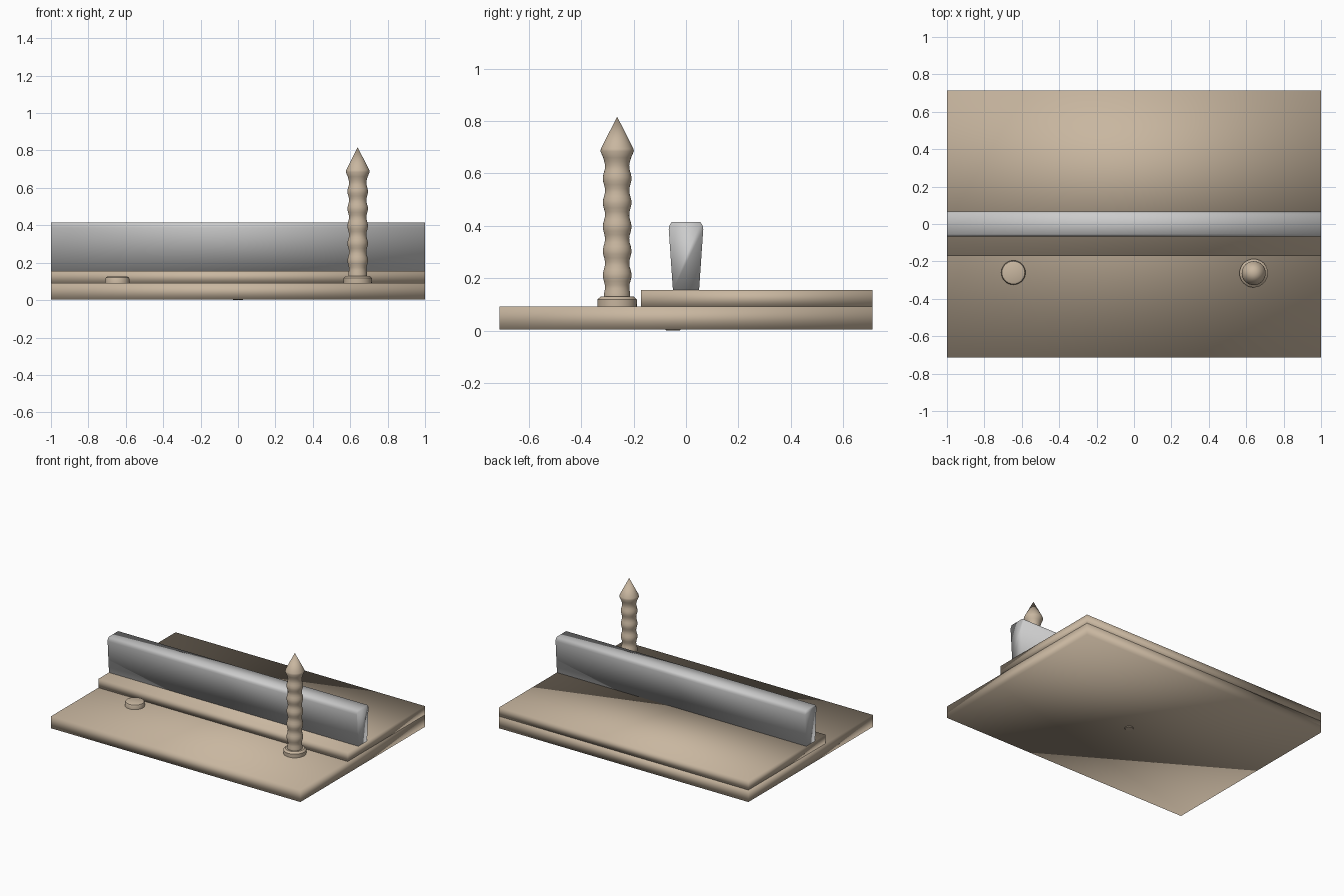
import bpy, bmesh, math

if "Cube" in bpy.data.objects:
    bpy.data.objects.remove(bpy.data.objects["Cube"])

tan = bpy.data.materials.new("tan")
tan.diffuse_color = (0.58, 0.47, 0.35, 1)
tan.use_nodes = True
tan.node_tree.nodes["Principled BSDF"].inputs["Base Color"].default_value = tan.diffuse_color


def finish(name, bm, mat=None, angle=None):
    bmesh.ops.recalc_face_normals(bm, faces=bm.faces)
    mesh = bpy.data.meshes.new(name)
    bm.to_mesh(mesh)
    bm.free()
    ob = bpy.data.objects.new(name, mesh)
    bpy.context.collection.objects.link(ob)
    if mat:
        mesh.materials.append(mat)
    bpy.ops.object.select_all(action='DESELECT')
    ob.select_set(True)
    bpy.context.view_layer.objects.active = ob
    if angle is None:
        bpy.ops.object.shade_smooth()
    else:
        bpy.ops.object.shade_smooth_by_angle(angle=math.radians(angle))
    return ob


def extrude_x(name, profile, mat=None):
    """Extrude a (y, z) profile along the full width."""
    bm = bmesh.new()
    face = bm.faces.new([bm.verts.new((-1, y, z)) for y, z in profile])
    geom = bmesh.ops.extrude_face_region(bm, geom=[face])["geom"]
    verts = [g for g in geom if isinstance(g, bmesh.types.BMVert)]
    bmesh.ops.translate(bm, vec=(2, 0, 0), verts=verts)
    return finish(name, bm, mat)


def slab(name, y0, y1, z0, z1):
    return extrude_x(name, [(y0, z0), (y1, z0), (y1, z1), (y0, z1)], tan)


def lathe(name, x, y, profile, sides=32):
    """Spin an (r, z) profile around a vertical axis."""
    bm = bmesh.new()
    vs = [bm.verts.new((x + r, y, z)) for r, z in profile]
    edges = [bm.edges.new(p) for p in zip(vs, vs[1:])]
    bmesh.ops.spin(bm, geom=vs + edges, cent=(x, y, 0), axis=(0, 0, 1),
                   angle=2 * math.pi, steps=sides)
    bmesh.ops.remove_doubles(bm, verts=bm.verts, dist=0.0002)
    return finish(name, bm, tan, 40)


# Stepped base
slab("base_board", -0.713, 0.713, 0.004, 0.091)
slab("upper_board", -0.171, 0.713, 0.091, 0.155)

# Tapered rail with chamfered top
half = [(0.05, 0.155), (0.066, 0.388), (0.064, 0.40), (0.055, 0.415)]
extrude_x("rail", half + [(-y, z) for y, z in reversed(half)])

# Low stub on the left
lathe("stub", -0.645, -0.26,
      [(0, 0.085), (0.065, 0.085), (0.065, 0.113), (0.061, 0.122), (0.052, 0.126), (0, 0.126)])

# Ribbed post on the right: flange, wavy shaft, pointed tip
post = [(0, 0.085), (0.075, 0.085), (0.076, 0.118), (0.063, 0.13), (0.05, 0.13)]
for i in range(1, 37):
    z = 0.13 + 0.53 * i / 36
    post.append((0.0505 - 0.0045 * math.cos(2 * math.pi * (z - 0.165) / 0.0925), z))
post += [(0.064, 0.685), (0.062, 0.695), (0, 0.817)]
lathe("pointed_post", 0.64, -0.263, post)

# Small pin head under the base
lathe("underside_pin", 0, -0.05, [(0, 0), (0.026, 0), (0.03, 0.004), (0.03, 0.01), (0, 0.01)], 16)
